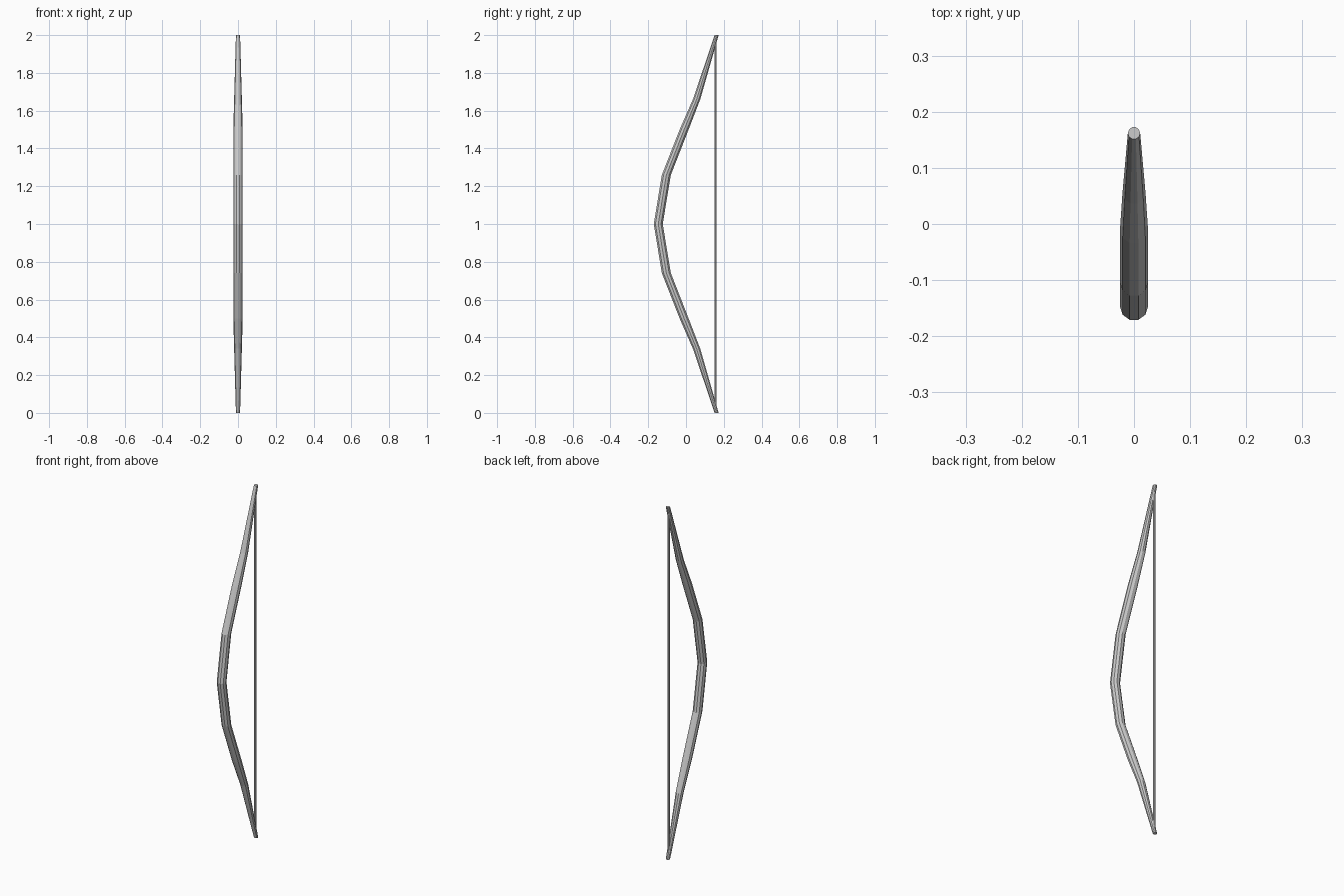
import bpy, bmesh
from math import cos, sin, tau

if "Cube" in bpy.data.objects:
    bpy.data.objects.remove(bpy.data.objects["Cube"])


def tube(name, stations, sides):
    """Faceted tube of horizontal rings; stations are (y, z, radius)."""
    bm = bmesh.new()
    rings = [[bm.verts.new((r * cos(tau * i / sides), y + r * sin(tau * i / sides), z))
              for i in range(sides)] for y, z, r in stations]
    for a, b in zip(rings, rings[1:]):
        for i in range(sides):
            j = (i + 1) % sides
            bm.faces.new((a[i], a[j], b[j], b[i]))
    bm.faces.new(rings[0][::-1])
    bm.faces.new(rings[-1])
    mesh = bpy.data.meshes.new(name)
    bm.to_mesh(mesh)
    bm.free()
    obj = bpy.data.objects.new(name, mesh)
    bpy.context.collection.objects.link(obj)
    return obj


# Bow stave: upper limb from grip to tip, mirrored about mid-height
upper = [(-0.147, 1.0, 0.025), (-0.104, 1.26, 0.025), (-0.010, 1.50, 0.025),
         (0.056, 1.66, 0.0205), (0.162, 2.0, 0.011)]
lower = [(y, 2 - z, r) for y, z, r in upper[:0:-1]]
tube("bow_stave", lower + upper, 10)

# Bowstring between the tips
tube("bowstring", [(0.156, 0.01, 0.006), (0.156, 1.99, 0.006)], 8)
